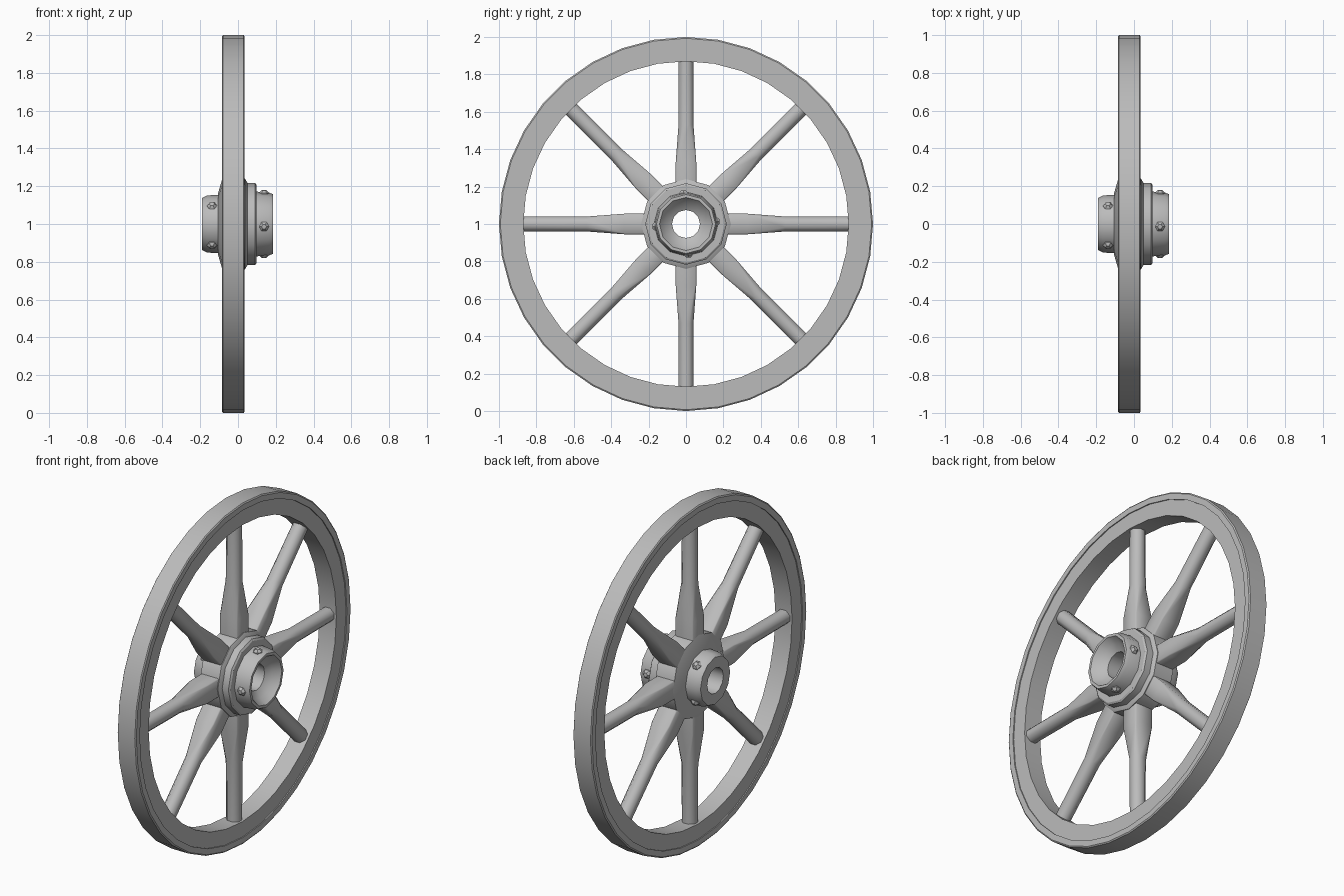
import bpy, bmesh
from math import pi, cos, sin, radians
from mathutils import Matrix, Vector

cube = bpy.data.objects.get("Cube")
if cube:
    bpy.data.objects.remove(cube)

grey = bpy.data.materials.new("plain grey")
grey.use_nodes = True
COLOUR = (0.5, 0.5, 0.5, 1)
grey.diffuse_color = COLOUR
grey.node_tree.nodes["Principled BSDF"].inputs["Base Color"].default_value = COLOUR
CENTRE = Vector((0, 0, 1))


def finish(name, bm, angle=35):
    bmesh.ops.recalc_face_normals(bm, faces=bm.faces)
    mesh = bpy.data.meshes.new(name)
    bm.to_mesh(mesh)
    bm.free()
    obj = bpy.data.objects.new(name, mesh)
    obj.location = CENTRE
    mesh.materials.append(grey)
    bpy.context.collection.objects.link(obj)
    bpy.ops.object.select_all(action='DESELECT')
    obj.select_set(True)
    bpy.context.view_layer.objects.active = obj
    bpy.ops.object.shade_smooth_by_angle(angle=radians(angle))
    return obj


def skin(bm, rings, closed):
    """Join rings of vertices, each ring being a closed loop."""
    count = len(rings[0])
    pairs = list(zip(rings, rings[1:]))
    if closed:
        pairs.append((rings[-1], rings[0]))
    for a, b in pairs:
        for i in range(count):
            j = (i + 1) % count
            bm.faces.new((a[i], a[j], b[j], b[i]))


def lathe(name, profile, sides):
    """Turn a closed (x, radius) profile about the x axis."""
    bm = bmesh.new()
    rings = [[bm.verts.new((x, r * sin(2 * pi * i / sides), r * cos(2 * pi * i / sides)))
              for i in range(sides)] for x, r in profile]
    skin(bm, rings, True)
    return finish(name, bm)


# Rim: iron tyre around a slightly recessed wooden ring
lathe("tyre", [(-0.085, 0.96), (-0.085, 0.993), (-0.08, 1), (0.03, 1),
               (0.035, 0.993), (0.035, 0.96)], 36)
lathe("wooden_rim", [(-0.079, 0.87), (-0.079, 0.97), (0.029, 0.97), (0.029, 0.87)], 36)

# Hub: core with flared collars, dished outer barrel and plain inner barrel
lathe("hub_core", [(-0.105, 0.075), (-0.105, 0.165), (-0.083, 0.24), (0.037, 0.24),
                   (0.055, 0.21), (0.055, 0.075)], 12)
lathe("hub_flange", [(0.05, 0.075), (0.05, 0.218), (0.09, 0.218), (0.097, 0.208),
                     (0.097, 0.075)], 12)
lathe("outer_barrel", [(0.09, 0.075), (0.09, 0.172), (0.165, 0.166), (0.185, 0.158),
                       (0.185, 0.142), (0.145, 0.115), (0.12, 0.075)], 12)
lathe("inner_barrel", [(-0.1, 0.075), (-0.1, 0.155), (-0.165, 0.151), (-0.19, 0.138),
                       (-0.19, 0.075)], 12)


# Spokes: square at the hub, easing into a round rod
def spoke(name, angle):
    bm = bmesh.new()
    rings = []
    # distance from axis, half depth, half width, corner cut
    for r, depth, width, cut in ((0.17, 0.058, 0.055, 0.1), (0.33, 0.058, 0.055, 0.1),
                                 (0.53, 0.042, 0.04, 0.55), (0.89, 0.04, 0.04, 0.585)):
        ring = []
        for sx, sy, flip in ((1, 1, 0), (-1, 1, 1), (-1, -1, 0), (1, -1, 1)):
            corner = [(sx, sy * (1 - cut)), (sx * (1 - cut), sy)]
            for cx, cy in reversed(corner) if flip else corner:
                ring.append(bm.verts.new((cx * depth - 0.025, cy * width, r)))
        rings.append(ring)
    skin(bm, rings, False)
    bm.faces.new(rings[0])
    bm.faces.new(rings[-1])
    bmesh.ops.transform(bm, matrix=Matrix.Rotation(angle, 4, 'X'), verts=bm.verts)
    finish(name, bm, 50)


for i in range(8):
    spoke(f"spoke_{i + 1}", i * pi / 4)


# Bolts around both barrels: short hexagonal studs with a pointed cap
def bolt(name, x, radius, angle):
    bm = bmesh.new()
    rings = [[bm.verts.new((x + s * cos(k * pi / 3), s * sin(k * pi / 3), radius + h))
              for k in range(6)] for s, h in ((0.027, -0.03), (0.027, 0.003), (0.013, 0.017))]
    skin(bm, rings, False)
    bm.faces.new(rings[0])
    bm.faces.new(rings[-1])
    bmesh.ops.transform(bm, matrix=Matrix.Rotation(angle, 4, 'X'), verts=bm.verts)
    finish(name, bm, 20)


for i in range(4):
    bolt(f"outer_bolt_{i + 1}", 0.138, 0.163, i * pi / 2 + 0.08)
    bolt(f"inner_bolt_{i + 1}", -0.138, 0.147, i * pi / 2 + pi / 4 + 0.08)
